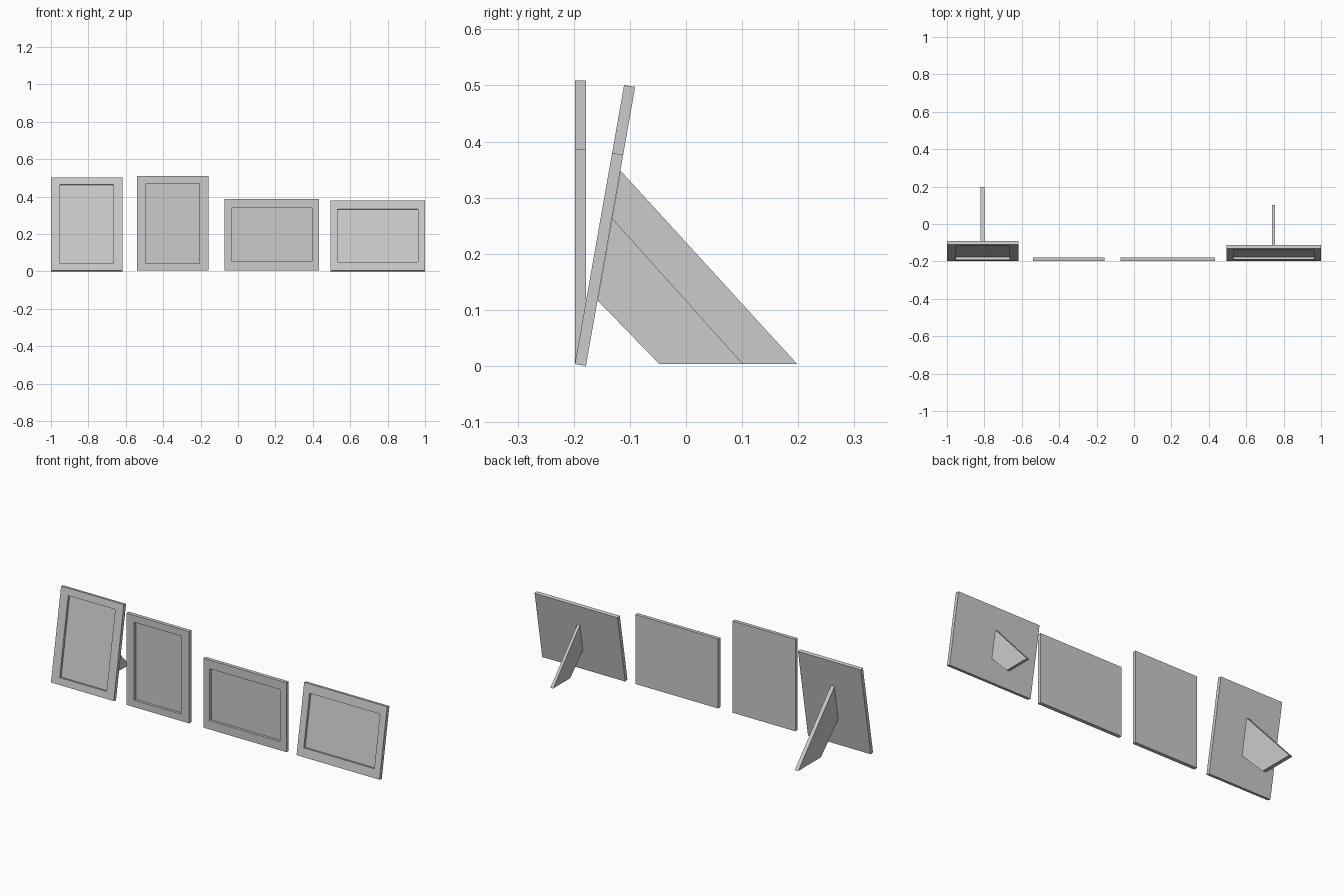
import bpy, bmesh
from math import radians, tan
from mathutils import Matrix, Vector

if "Cube" in bpy.data.objects:
    bpy.data.objects.remove(bpy.data.objects["Cube"])

LONG, SHORT, THICK = 0.505, 0.382, 0.02
END, SIDE, DEPTH = 0.038, 0.048, 0.014
FRONT, BASE, TILT = -0.198, 0.0035, radians(10)


def finish(bm, name):
    bmesh.ops.recalc_face_normals(bm, faces=bm.faces)
    me = bpy.data.meshes.new(name)
    bm.to_mesh(me)
    bm.free()
    ob = bpy.data.objects.new(name, me)
    bpy.context.collection.objects.link(ob)
    return ob


# Framed panel with a recessed picture; origin at the bottom front edge
def frame(name, x, tall, tilted):
    w, h = (SHORT, LONG) if tall else (LONG, SHORT)
    bx, bz = (SIDE, END) if tall else (END, SIDE)
    bm = bmesh.new()
    bmesh.ops.create_cube(bm, size=1, matrix=Matrix.Translation((0, THICK / 2, h / 2))
                          @ Matrix.Diagonal((w, THICK, h, 1)))
    bm.normal_update()
    face = min(bm.faces, key=lambda f: f.normal.y)
    bmesh.ops.inset_individual(bm, faces=[face], thickness=0.02)
    for v in face.verts:
        v.co.x = (w / 2 - bx) * (1 if v.co.x > 0 else -1)
        v.co.z = h - bz if v.co.z > h / 2 else bz
    new = bmesh.ops.extrude_discrete_faces(bm, faces=[face])["faces"][0]
    bmesh.ops.translate(bm, verts=new.verts, vec=(0, DEPTH, 0))
    ob = finish(bm, name)
    ob.location = (x, FRONT, BASE)
    if tilted:
        ob.rotation_euler.x = -TILT


# Easel leg: flat plate meeting the sloping back of the frame
def leg(name, x, s):
    def back(z):
        return FRONT + THICK + z * tan(TILT)
    top, low = 0.348 * s, 0.154 * s
    tip = FRONT + 0.396 * s
    profile = [(back(top), top), (tip, BASE), (tip - 0.197 * s, BASE), (back(low), low)]
    t = 0.021 * s
    bm = bmesh.new()
    f = bm.faces.new([bm.verts.new((x - t / 2, y, z)) for y, z in profile])
    ext = bmesh.ops.extrude_face_region(bm, geom=[f])["geom"]
    bmesh.ops.translate(bm, vec=Vector((t, 0, 0)),
                        verts=[g for g in ext if isinstance(g, bmesh.types.BMVert)])
    finish(bm, name)


# Four frames, the outer two leaning on legs
frame("standing_portrait_frame", -0.809, True, True)
frame("hanging_portrait_frame", -0.350, True, False)
frame("hanging_landscape_frame", 0.181, False, False)
frame("standing_landscape_frame", 0.7475, False, True)
leg("portrait_leg", -0.811, 1)
leg("landscape_leg", 0.746, SHORT / LONG)
